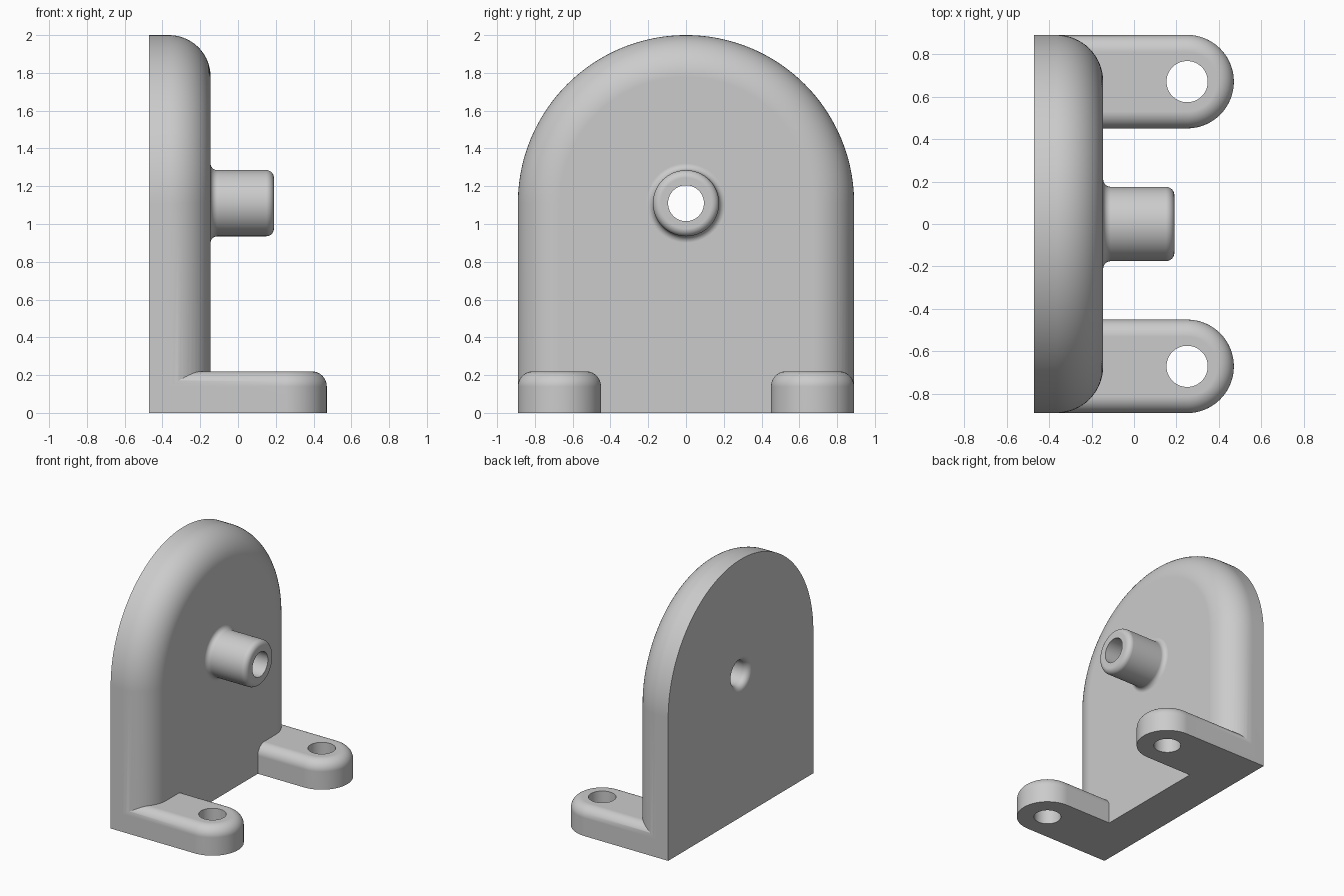
import bpy, bmesh
from math import sin, cos, pi, radians
from mathutils import Matrix, Vector

if "Cube" in bpy.data.objects:
    bpy.data.objects.remove(bpy.data.objects["Cube"], do_unlink=True)

BACK, FRONT = -0.47, -0.145     # wall faces along x
WIDE, CENTRE = 0.89, 1.11       # arch radius and its centre height
FOOT_Y, FOOT_R, HOLE_X = 0.67, 0.22, 0.25

grey = bpy.data.materials.new("plain_grey")
grey.use_nodes = True
colour = (0.6, 0.6, 0.6, 1)
grey.diffuse_color = colour
grey.node_tree.nodes["Principled BSDF"].inputs["Base Color"].default_value = colour


def loft(name, rings):
    """Skin closed rings of points and cap both ends."""
    bm = bmesh.new()
    loops = [[bm.verts.new(p) for p in ring] for ring in rings]
    n = len(loops[0])
    for a, b in zip(loops, loops[1:]):
        for i in range(n):
            j = (i + 1) % n
            bm.faces.new((a[i], a[j], b[j], b[i]))
    bm.faces.new(loops[0])
    bm.faces.new(loops[-1])
    bmesh.ops.recalc_face_normals(bm, faces=bm.faces)
    mesh = bpy.data.meshes.new(name)
    bm.to_mesh(mesh)
    bm.free()
    mesh.materials.append(grey)
    obj = bpy.data.objects.new(name, mesh)
    bpy.context.collection.objects.link(obj)
    return obj


def arc(u, v, r, start, end, steps=10):
    """Points on a circular arc, angles in degrees."""
    return [(u + r * cos(radians(start + (end - start) * i / steps)),
             v + r * sin(radians(start + (end - start) * i / steps)))
            for i in range(steps + 1)]


def arch_slab(name, radius, leg, thick, fillet, place, steps):
    """Round-topped slab with its upper rim filleted."""
    def ring(r, h):
        top = [(r * cos(pi * i / steps), r * sin(pi * i / steps), h)
               for i in range(steps + 1)]
        return [place @ Vector(p) for p in [(r, -leg, h)] + top + [(-r, -leg, h)]]
    rim = arc(radius - fillet, thick - fillet, fillet, 0, 90, 14)
    return loft(name, [ring(radius, 0)] + [ring(r, h) for r, h in rim])


def lathe(name, profile, place, steps=64):
    """Solid of revolution from (radius, height) pairs."""
    return loft(name, [[place @ Vector((r * cos(2 * pi * i / steps),
                                        r * sin(2 * pi * i / steps), h))
                        for i in range(steps)] for r, h in profile])


def combine(body, tool, operation):
    mod = body.modifiers.new(tool.name, "BOOLEAN")
    mod.operation, mod.solver, mod.object = operation, "EXACT", tool
    bpy.context.view_layer.objects.active = body
    bpy.ops.object.modifier_apply(modifier=mod.name)
    bpy.data.objects.remove(tool, do_unlink=True)


# Upright wall: local x, y, thickness become y, z, x
upright = Matrix(((0, 0, 1, BACK), (1, 0, 0, 0), (0, 1, 0, CENTRE), (0, 0, 0, 1)))
bracket = arch_slab("bracket", WIDE, CENTRE, FRONT - BACK, 0.22, upright, 96)

# Two mounting feet, pointing forward from the wall
for side, label in ((1, "left"), (-1, "right")):
    lying = Matrix(((0, 1, 0, HOLE_X), (-1, 0, 0, side * FOOT_Y),
                    (0, 0, 1, 0), (0, 0, 0, 1)))
    foot = arch_slab(label + "_foot", FOOT_R, 0.65, 0.22, 0.08, lying, 40)
    combine(bracket, foot, "UNION")

# Tubular boss with a flared root and rounded tip
depth, tip, flare = FRONT - BACK, 0.19 - BACK, 0.035
profile = [(0.175 + flare, depth - 0.05)]
profile += arc(0.175 + flare, depth + flare, flare, 270, 180)
profile += arc(0.175 - 0.04, tip - 0.04, 0.04, 0, 90)
combine(bracket, lathe("boss", profile, upright), "UNION")

# Bore through boss and wall, rounded at the back
bore = [(0.14, -0.05)] + arc(0.14, 0.045, 0.045, 270, 180) + [(0.095, tip + 0.1)]
combine(bracket, lathe("bore", bore, upright), "DIFFERENCE")

# Screw holes
for side in (1, -1):
    spot = Matrix.Translation((HOLE_X, side * FOOT_Y, 0))
    combine(bracket, lathe("screw_hole", [(0.097, -0.1), (0.097, 0.4)], spot), "DIFFERENCE")

# Smooth fillets, crisp edges, flat large faces
bpy.ops.object.select_all(action="DESELECT")
bracket.select_set(True)
bpy.context.view_layer.objects.active = bracket
bpy.ops.object.shade_smooth_by_angle(angle=radians(25))
weights = bracket.modifiers.new("flat_faces", "WEIGHTED_NORMAL")
weights.keep_sharp = True
